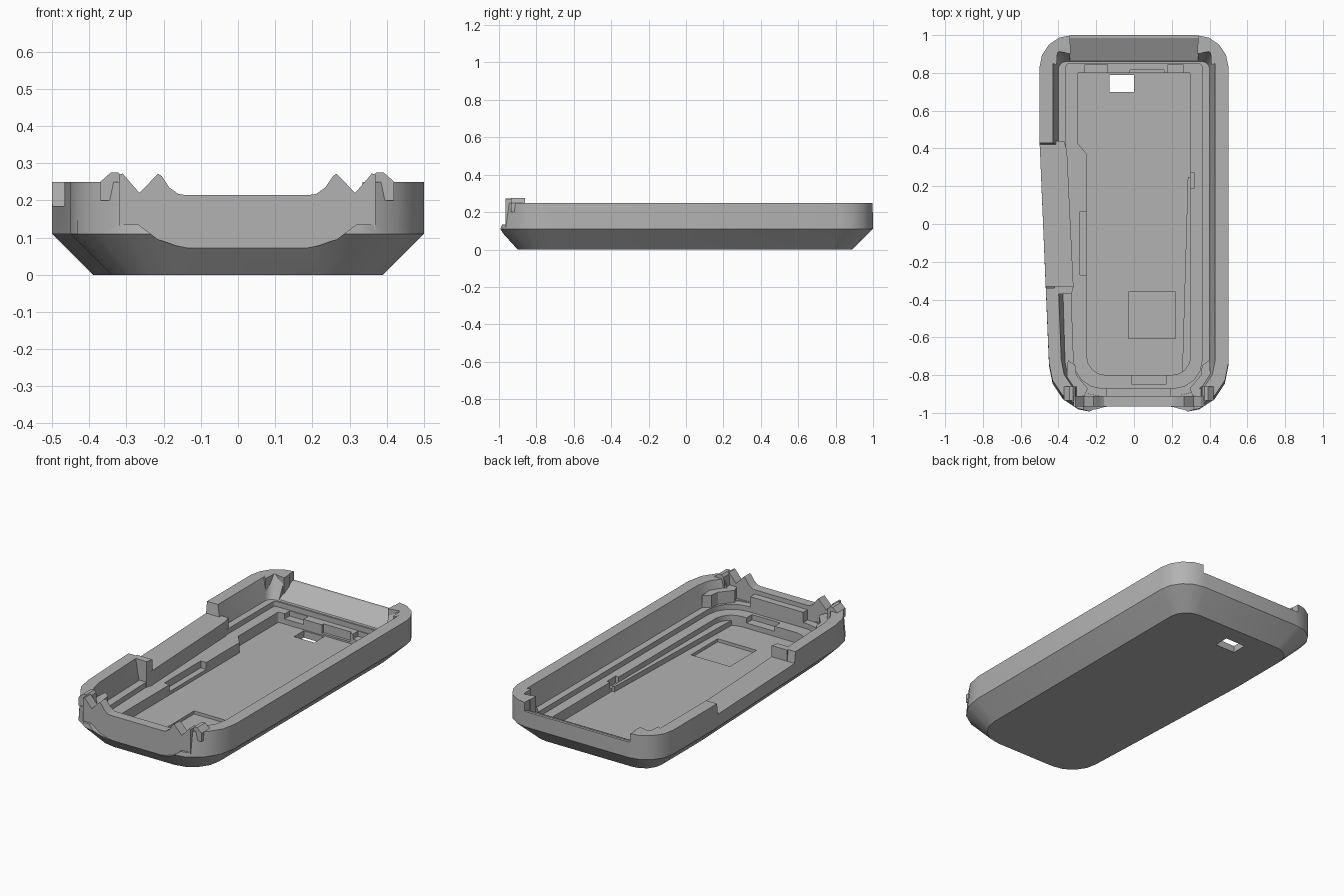
import bpy, bmesh, math
from mathutils import Vector

cube = bpy.data.objects.get("Cube")
if cube:
    bpy.data.objects.remove(cube, do_unlink=True)

grey = bpy.data.materials.new("plain grey")
grey.use_nodes = True
colour = (0.45, 0.45, 0.45, 1)
grey.diffuse_color = colour
grey.node_tree.nodes["Principled BSDF"].inputs["Base Color"].default_value = colour


def make(name, bm):
    bmesh.ops.recalc_face_normals(bm, faces=bm.faces)
    mesh = bpy.data.meshes.new(name)
    bm.to_mesh(mesh)
    bm.free()
    mesh.materials.append(grey)
    obj = bpy.data.objects.new(name, mesh)
    bpy.context.collection.objects.link(obj)
    return obj


def loft(name, rings):
    """Skin a stack of equal rings and cap both ends."""
    bm = bmesh.new()
    rows = [[bm.verts.new(p) for p in ring] for ring in rings]
    n = len(rows[0])
    for a, b in zip(rows, rows[1:]):
        for i in range(n):
            j = (i + 1) % n
            bm.faces.new((a[i], a[j], b[j], b[i]))
    bm.faces.new(rows[0])
    bm.faces.new(rows[-1])
    return make(name, bm)


def prism(name, pts, lo, hi, axis="z"):
    place = {"z": lambda p, t: (p[0], p[1], t),
             "y": lambda p, t: (p[0], t, p[1]),
             "x": lambda p, t: (t, p[0], p[1])}[axis]
    return loft(name, [[place(p, t) for p in pts] for t in (lo, hi)])


def box(name, x0, x1, y0, y1, z0, z1):
    return prism(name, [(x0, y0), (x1, y0), (x1, y1), (x0, y1)], z0, z1)


def ring(z, left, kink, left_front, right, front, back, r_front, r_back):
    """Rounded outline whose left side steps or tapers toward the front."""
    pts = []
    corners = [(right - r_front, front + r_front, r_front, -90),
               (right - r_back, back - r_back, r_back, 0),
               (left + r_back, back - r_back, r_back, 90),
               (left_front + r_front, front + r_front, r_front, 180)]
    for k, (cx, cy, r, start) in enumerate(corners):
        if k == 3:
            pts += [(left, 0.43, z), (kink, 0.37, z)]
        for s in range(5):
            a = math.radians(start + 22.5 * s)
            pts.append((cx + r * math.cos(a), cy + r * math.sin(a), z))
    return pts


def cut(target, cutter):
    cutter.hide_render = True
    mod = target.modifiers.new("cut", "BOOLEAN")
    mod.operation = "DIFFERENCE"
    mod.solver = "EXACT"
    mod.object = cutter
    bpy.context.view_layer.objects.active = target
    bpy.ops.object.modifier_apply(modifier=mod.name)
    bpy.data.objects.remove(cutter, do_unlink=True)


# Shell: chamfered outside, rim, two stepped ledges and the floor
shell = loft("case_shell", [
    ring(0, -.39, -.388, -.34, .39, -.9, .89, .17, .11),
    ring(.11, -.5, -.497, -.45, .5, -1, 1, .25, .17),
    ring(.25, -.5, -.497, -.45, .5, -.975, 1, .24, .17),
    ring(.25, -.43, -.428, -.385, .43, -.92, .92, .2, .06),
    ring(.13, -.4, -.398, -.365, .4, -.91, .86, .18, .04),
    ring(.13, -.36, -.358, -.32, .36, -.87, .85, .15, .02),
    ring(.1, -.36, -.358, -.32, .36, -.87, .85, .15, .02),
    ring(.1, -.3, -.25, -.25, .3, -.8, .8, .1, .01),
    ring(.04, -.3, -.25, -.25, .3, -.8, .8, .1, .01)])

# Lowered, inward sloping back edge
cut(shell, prism("back_cutter", [(.82, .115), (.985, .2), (1.1, .2), (1.1, .4), (.82, .4)],
                 -.34, .34, "x"))

# Side opening with sloped ends
cut(shell, prism("side_cutter", [(-.33, .185), (.42, .185), (.45, .4), (-.36, .4)],
                 -.6, -.3, "x"))

# Front scoop, symmetric about the middle of the front edge
MID = 0.025


def mirrored(half):
    return [(MID - x, z) for x, z in half] + [(MID + x, z) for x, z in reversed(half)]


cut(shell, prism("scoop_cutter", mirrored([(.35, .4), (.345, .24), (.33, .19), (.3, .14),
                                           (.24, .095), (.19, .078), (.15, .07)]),
                 -1.2, -.965, "y"))
cut(shell, box("front_cutter", MID - .345, MID + .345, -1.1, -.87, .135, .4))

# Floor window, battery recess and small pockets in the ledge
for x0, x1, y0, y1, z0 in [(-.13, 0, .7, .79, -.1), (-.03, .22, -.605, -.36, .022),
                           (-.285, -.24, -.27, .065, .06), (-.26, -.14, .79, .845, .07),
                           (.18, .26, .79, .845, .07), (-.02, .16, .79, .815, .05),
                           (.29, .32, .19, .27, .06), (-.01, .17, -.85, -.79, .07)]:
    cut(shell, box("pocket_cutter", x0, x1, y0, y1, z0, .3))

# Front wall with paired peaks and a dipped middle
wall = prism("front_wall", mirrored([(.345, .12), (.345, .27), (.335, .272), (.29, .22),
                                     (.24, .272), (.23, .265), (.21, .235), (.185, .217),
                                     (.17, .215)]), -.965, -.91, "y")
# Lower step behind the front wall
box("front_step", MID - .17, MID + .17, -.912, -.87, .12, .19)

# Corner claws and raised tips
for side, label in ((-1, "right"), (1, "left")):
    claw = [(.375, -.72), (.335, -.75), (.33, -.8), (.27, -.87), (.29, -.92), (.37, -.9), (.38, -.8)]
    prism(label + "_claw", [(MID + side * x, y) for x, y in claw], .11, .2)
    tip = [(.33, .2), (.335, .262), (.347, .275), (.367, .275), (.395, .25), (.395, .2)]
    prism(label + "_tip", [(MID + side * x, z) for x, z in tip], -.935, -.86, "y")
    post = [(.335, .9), (.335, .95), (.42, .95), (.43, .85), (.41, .84), (.405, .915)]
    prism(label + "_back_post", [(side * x, y) for x, y in post], .12, .25)

# Platform under the side opening
prism("side_platform", [(-.45, .44), (-.37, .44), (-.355, .39), (-.32, -.34), (-.44, -.34)],
      .1, .185)
prism("side_block", [(-.42, -.33), (-.32, -.33), (-.33, -.37), (-.42, -.37)], .1, .25)

# Slim rail along the floor
prism("floor_rail", [(.285, .25), (.3, .25), (.3, -.76), (.255, -.79)], .03, .07)

for obj in [o for o in bpy.context.scene.objects if o.type == "MESH" and grey.name in o.data.materials]:
    bpy.ops.object.select_all(action="DESELECT")
    obj.select_set(True)
    bpy.context.view_layer.objects.active = obj
    bpy.ops.object.shade_smooth_by_angle(angle=math.radians(25))
